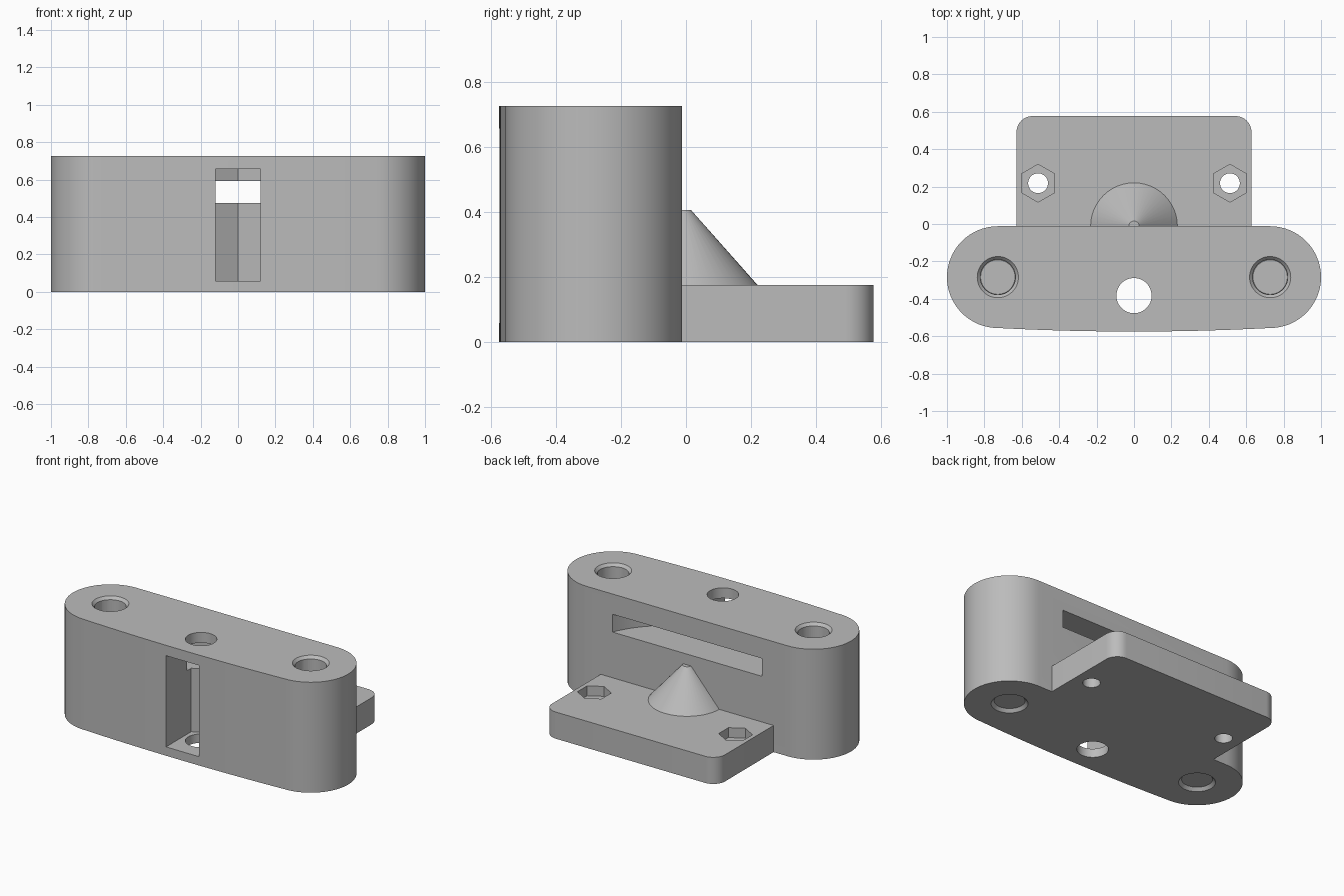
import bpy, bmesh
from math import pi, cos, sin

if "Cube" in bpy.data.objects:
    bpy.data.objects.remove(bpy.data.objects["Cube"], do_unlink=True)

gray = bpy.data.materials.new("matte_gray")
gray.use_nodes = True
gray.diffuse_color = (0.5, 0.5, 0.5, 1)
gray.node_tree.nodes["Principled BSDF"].inputs["Base Color"].default_value = (0.5, 0.5, 0.5, 1)

HEIGHT, BACK, END_X, END_Y, END_R = 0.725, -0.012, 0.728, -0.284, 0.272
NUT_Y = 0.218


def arc(cx, cy, r, start, stop, n):
    """Points along an arc, both ends included, angles in half turns."""
    return [(cx + r * cos(pi * (start + (stop - start) * i / n)),
             cy + r * sin(pi * (start + (stop - start) * i / n))) for i in range(n + 1)]


def finish(name, bm):
    bmesh.ops.recalc_face_normals(bm, faces=bm.faces)
    mesh = bpy.data.meshes.new(name)
    bm.to_mesh(mesh)
    bm.free()
    obj = bpy.data.objects.new(name, mesh)
    obj.data.materials.append(gray)
    bpy.context.collection.objects.link(obj)
    return obj


def prism(name, points, z0, z1):
    """Extrude an outline in plan from z0 to z1."""
    bm = bmesh.new()
    face = bm.faces.new([bm.verts.new((x, y, z0)) for x, y in points])
    top = bmesh.ops.extrude_face_region(bm, geom=[face])["geom"]
    bmesh.ops.translate(bm, vec=(0, 0, z1 - z0),
                        verts=[v for v in top if isinstance(v, bmesh.types.BMVert)])
    return finish(name, bm)


def frustum(name, x, y, r0, r1, z0, z1, sides=48):
    bm = bmesh.new()
    bmesh.ops.create_cone(bm, cap_ends=True, segments=sides, radius1=r0, radius2=r1, depth=z1 - z0)
    bmesh.ops.translate(bm, verts=bm.verts, vec=(x, y, (z0 + z1) / 2))
    return finish(name, bm)


def hexagon(x, y, r):
    return arc(x, y, r, 0.5, 2.5, 6)[:-1]


def activate(obj):
    bpy.ops.object.select_all(action="DESELECT")
    obj.select_set(True)
    bpy.context.view_layer.objects.active = obj


def cut(obj, cutters):
    """Subtract each cutter, then discard it."""
    activate(obj)
    for cutter in cutters:
        cutter.hide_render = True
        mod = obj.modifiers.new("cut", "BOOLEAN")
        mod.operation, mod.solver, mod.object = "DIFFERENCE", "EXACT", cutter
        bpy.ops.object.modifier_apply(modifier=mod.name)
        bpy.data.objects.remove(cutter, do_unlink=True)


def smooth(obj):
    activate(obj)
    bpy.ops.object.shade_smooth_by_angle(angle=pi / 6)


# Upright block: rounded ends, flat back, slightly bowed front
front = []
for i in range(1, 12):
    t = -1 + i / 6
    front.append((END_X * t, END_Y - END_R - 0.019 * (1 - t * t)))
outline = arc(END_X, END_Y, END_R, -0.5, 0.5, 32) + arc(-END_X, END_Y, END_R, 0.5, 1.5, 32) + front
block = prism("upright_block", outline, 0, HEIGHT)

# Bolt holes with chamfered mouths
cutters = []
for side in (-1, 1):
    x = side * END_X
    cutters += [frustum("bolt_hole", x, END_Y, 0.094, 0.094, -0.1, HEIGHT + 0.1),
                frustum("top_chamfer", x, END_Y, 0.092, 0.112, HEIGHT - 0.02, HEIGHT + 0.002),
                frustum("bottom_chamfer", x, END_Y, 0.112, 0.092, -0.002, 0.02)]

# Centre rod hole, long hexagonal nut pocket open to the front, wheel slot open to the back
ROD_Y, HEX_R = -0.383, 0.139
half = HEX_R * cos(pi / 6)
pocket = [(half, -0.8), (half, ROD_Y + HEX_R / 2), (0, ROD_Y + HEX_R),
          (-half, ROD_Y + HEX_R / 2), (-half, -0.8)]
cutters += [frustum("rod_hole", 0, ROD_Y, 0.094, 0.094, -0.1, HEIGHT + 0.1),
            prism("nut_pocket", pocket, 0.058, 0.657),
            frustum("wheel_slot", 0, NUT_Y, 0.59, 0.59, 0.475, 0.592, 96)]
cut(block, cutters)
smooth(block)

# Base plate with rounded rear corners
W, D, R = 0.628, 0.577, 0.085
plate = prism("base_plate", [(-W, BACK), (W, BACK)] + arc(W - R, D - R, R, 0, 0.5, 10)
              + arc(R - W, D - R, R, 0.5, 1, 10), 0, 0.175)
cutters = []
for side in (-1, 1):
    x = side * 0.513
    cutters += [frustum("screw_hole", x, NUT_Y, 0.053, 0.053, -0.1, 0.3, 32),
                prism("nut_recess", hexagon(x, NUT_Y, 0.101), 0.11, 0.3)]
cut(plate, cutters)
smooth(plate)

# Half cone standing against the back wall
bm = bmesh.new()
bmesh.ops.create_cone(bm, cap_ends=True, segments=48, radius1=0.232, radius2=0.028, depth=0.23)
bmesh.ops.translate(bm, verts=bm.verts, vec=(0, BACK, 0.29))
cutoff = bmesh.ops.bisect_plane(bm, geom=bm.verts[:] + bm.edges[:] + bm.faces[:], dist=1e-5,
                                plane_co=(0, BACK, 0), plane_no=(0, -1, 0), clear_outer=True)
bmesh.ops.holes_fill(bm, edges=[e for e in bm.edges if e.is_boundary])
smooth(finish("support_cone", bm))
